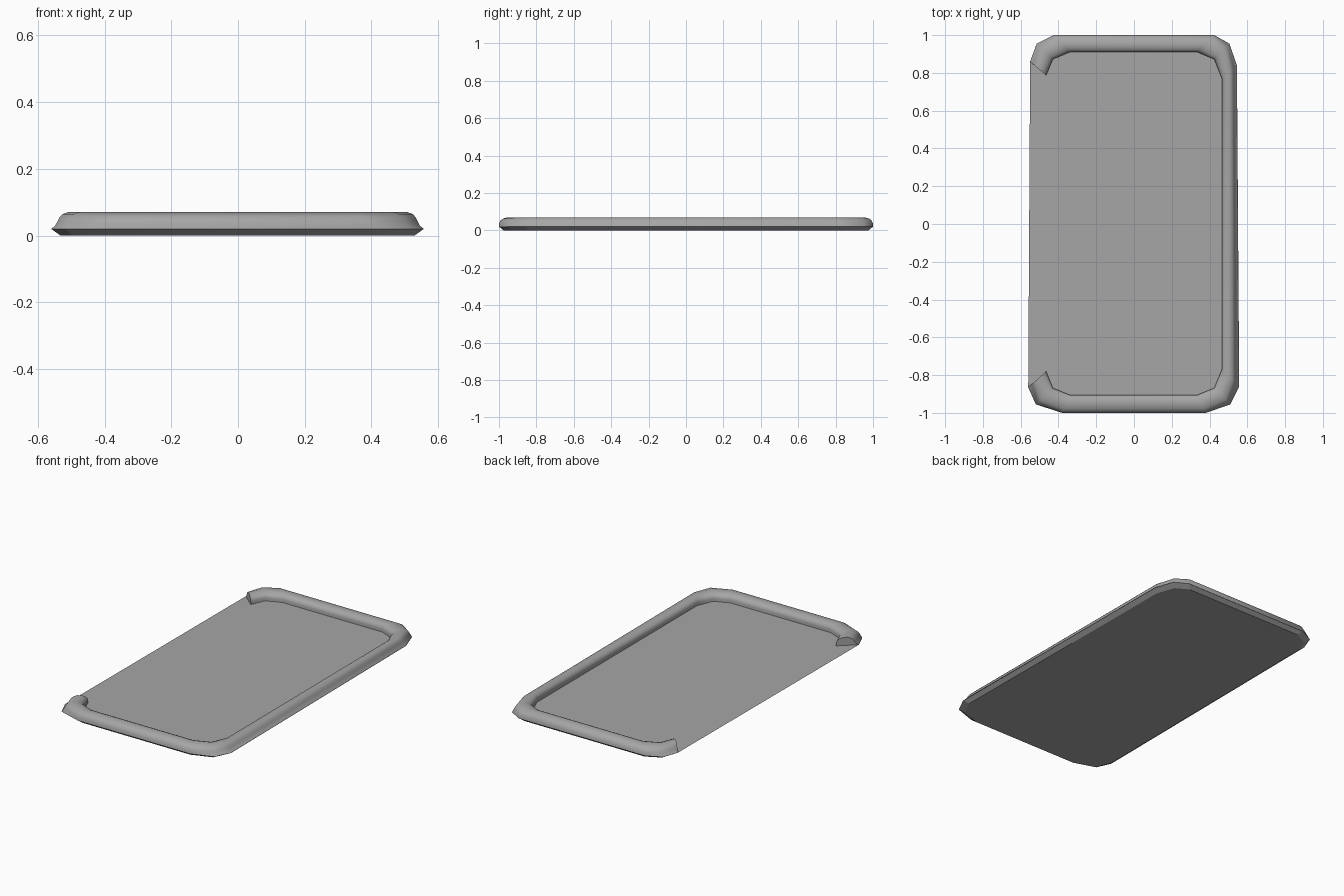
import bpy, bmesh
from math import radians

cube = bpy.data.objects.get("Cube")
if cube:
    bpy.data.objects.remove(cube, do_unlink=True)

grey = bpy.data.materials.new("plain grey")
grey.use_nodes = True
colour = (0.38, 0.38, 0.38, 1)
grey.diffuse_color = colour
grey.node_tree.nodes["Principled BSDF"].inputs["Base Color"].default_value = colour

FLOOR = 0.02


def finish(name, bm, angle):
    bmesh.ops.recalc_face_normals(bm, faces=bm.faces)
    mesh = bpy.data.meshes.new(name)
    bm.to_mesh(mesh)
    bm.free()
    obj = bpy.data.objects.new(name, mesh)
    bpy.context.collection.objects.link(obj)
    mesh.materials.append(grey)
    bpy.ops.object.select_all(action="DESELECT")
    obj.select_set(True)
    bpy.context.view_layer.objects.active = obj
    bpy.ops.object.shade_smooth_by_angle(angle=radians(angle))


def loft(name, rings, closed, angle):
    """Bridge consecutive rings; cap the ends unless the path is closed."""
    bm = bmesh.new()
    rows = [[bm.verts.new(p) for p in ring] for ring in rings]
    for a, b in zip(rows, rows[1:]):
        for i in range(len(a)):
            j = (i + 1) % len(a)
            bm.faces.new((a[i], a[j], b[j], b[i]))
    bm.faces.new(rows[0])
    bm.faces.new(rows[-1])
    finish(name, bm, angle)


# Rim stations, back open end round to front open end:
# outer point, inner point, and how much the section leans (0 end bar, 1 long rail)
back = [((-0.55, 0.86), (-0.465, 0.787), 1),
        ((-0.515, 0.955), (-0.43, 0.872), 0.5),
        ((-0.425, 1.0), (-0.34, 0.91), 0),
        ((0.425, 1.0), (0.335, 0.91), 0),
        ((0.505, 0.955), (0.425, 0.872), 0.5),
        ((0.545, 0.84), (0.465, 0.77), 1)]
front = [((0.557, -0.86), (0.465, -0.77), 1),
         ((0.51, -0.955), (0.425, -0.868), 0.5),
         ((0.38, -1.0), (0.335, -0.905), 0),
         ((-0.38, -1.0), (-0.34, -0.905), 0),
         ((-0.52, -0.955), (-0.43, -0.868), 0.5),
         ((-0.56, -0.865), (-0.465, -0.78), 1)]
stations = back + front

# Base plate: floor, sharp edge and chamfer to the underside
edge = [outer for outer, inner, lean in stations]
underside = [(x * 0.95, y * 0.975, 0) for x, y in edge]
loft("base_plate", [underside, [(x, y, FLOOR) for x, y in edge]], False, 15)

# Rounded rim section: (height, distance across on end bar, on long rail)
section = [(0.019, 0.0, 0.0), (0.030, 0.0, 0.13), (0.042, 0.02, 0.2),
           (0.055, 0.1, 0.27), (0.064, 0.24, 0.36), (0.07, 0.5, 0.53),
           (0.068, 0.7, 0.7), (0.061, 0.87, 0.87), (0.05, 0.97, 0.97),
           (0.038, 1.0, 1.0), (0.019, 1.0, 1.0)]
rings = []
for (ox, oy), (ix, iy), lean in stations:
    ring = []
    for z, bar, rail in section:
        t = bar + (rail - bar) * lean
        ring.append((ox + (ix - ox) * t, oy + (iy - oy) * t, z))
    rings.append(ring)
loft("raised_rim", rings, False, 50)
